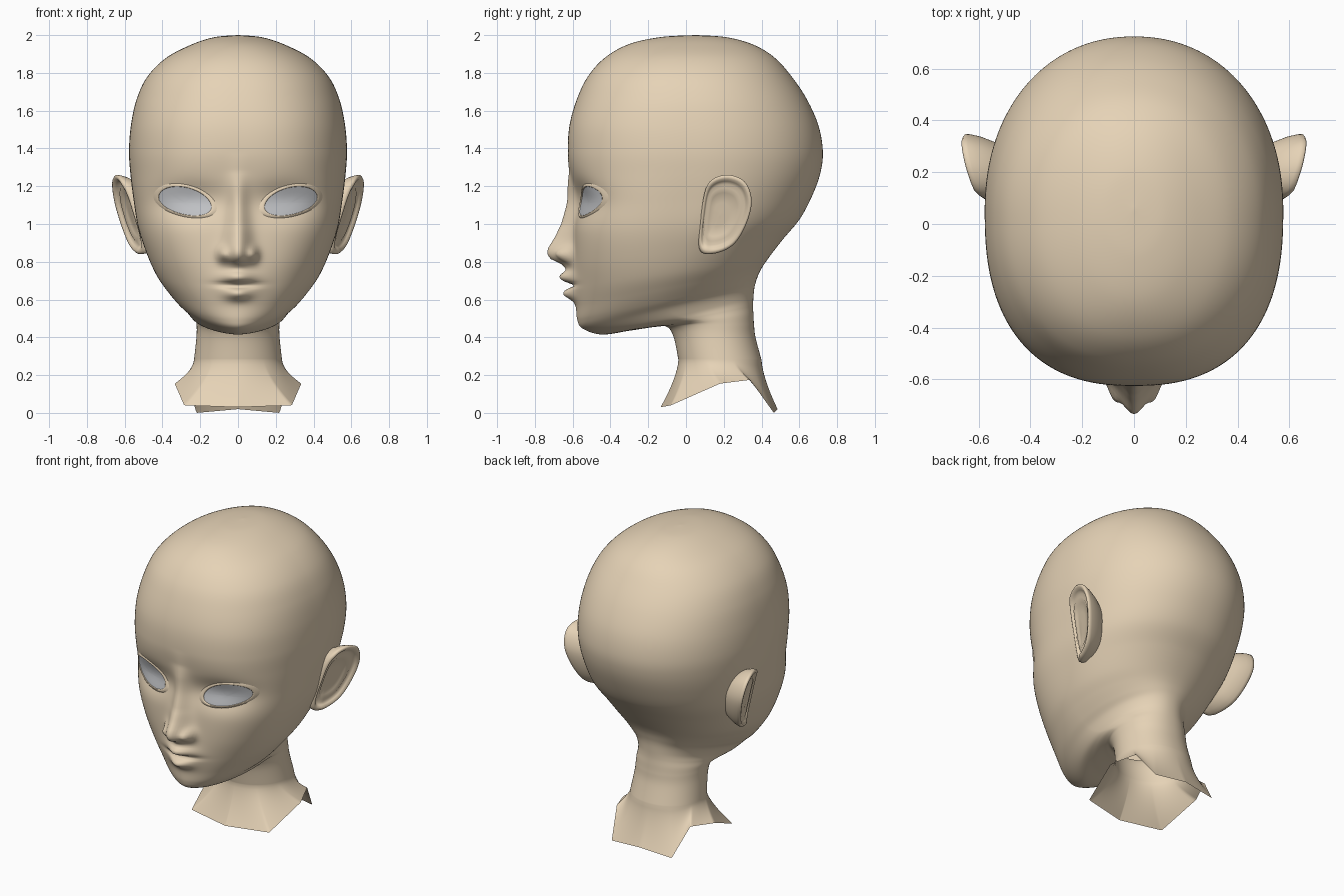
import bpy, bmesh
from math import sin, cos, pi, exp
from mathutils import Vector
from mathutils.bvhtree import BVHTree

if "Cube" in bpy.data.objects:
    bpy.data.objects.remove(bpy.data.objects["Cube"], do_unlink=True)


def material(name, rgb):
    m = bpy.data.materials.new(name)
    m.use_nodes = True
    colour = (*rgb, 1)
    m.diffuse_color = colour
    node = next(n for n in m.node_tree.nodes if n.type == "BSDF_PRINCIPLED")
    node.inputs["Base Color"].default_value = colour
    node.inputs["Roughness"].default_value = 0.7
    return m


skin = material("warm tan skin", (0.79, 0.65, 0.47))
grey = material("grey eye", (0.55, 0.56, 0.58))


def catmull(a, b, c, d, t):
    """Smooth interpolation between tuples b and c."""
    return [0.5 * (2 * q + (r - p) * t + (2 * p - 5 * q + 4 * r - s) * t * t
                   + (3 * q - p - 3 * r + s) * t ** 3)
            for p, q, r, s in zip(a, b, c, d)]


def resample(points, steps, closed=False):
    n = len(points)
    get = (lambda i: points[i % n]) if closed else (lambda i: points[max(0, min(n - 1, i))])
    spans = n if closed else n - 1
    out = [catmull(*(get(i + k) for k in (-1, 0, 1, 2)), j / steps)
           for i in range(spans) for j in range(steps)]
    return out if closed else out + [list(points[-1])]


def loft(name, rows, mat, cap_first=False, cap_last=False, mirrored=False):
    """Skin a list of closed rings with quads."""
    bm = bmesh.new()
    rings = [[bm.verts.new(p) for p in row] for row in rows]
    n = len(rings[0])
    for a, b in zip(rings, rings[1:]):
        for i in range(n):
            j = (i + 1) % n
            bm.faces.new((a[i], a[j], b[j], b[i]))
    if cap_first:
        bm.faces.new(rings[0])
    if cap_last:
        bm.faces.new(rings[-1])
    bmesh.ops.recalc_face_normals(bm, faces=bm.faces)
    mesh = bpy.data.meshes.new(name)
    bm.to_mesh(mesh)
    bm.free()
    mesh.materials.append(mat)
    mesh.shade_smooth()
    obj = bpy.data.objects.new(name, mesh)
    bpy.context.collection.objects.link(obj)
    if mirrored:
        obj.modifiers.new("Mirror", "MIRROR")
    return obj


# Head and neck rings: front y, front z, back y, back z, half width, front squareness
RINGS = [
    (.05, 2, .06, 2, .003, 2), (-.13, 1.99, .22, 1.988, .125, 2),
    (-.3, 1.953, .36, 1.948, .245, 2.1), (-.43, 1.88, .47, 1.88, .38, 2.2),
    (-.52, 1.78, .56, 1.78, .48, 2.25), (-.578, 1.66, .64, 1.66, .537, 2.3),
    (-.617, 1.52, .7, 1.525, .567, 2.4), (-.625, 1.38, .724, 1.395, .577, 2.45),
    (-.609, 1.25, .715, 1.285, .57, 2.55), (-.593, 1.11, .675, 1.165, .554, 2.7),
    (-.592, .95, .605, 1.03, .53, 2.65), (-.593, .8, .51, .915, .487, 2.4),
    (-.585, .67, .43, .81, .435, 2.15), (-.58, .57, .392, .75, .38, 1.95),
    (-.575, .49, .372, .7, .325, 1.8), (-.545, .445, .362, .66, .28, 1.7),
    (-.445, .415, .357, .61, .248, 1.65), (-.3, .435, .355, .565, .233, 1.75),
    (-.165, .455, .357, .52, .224, 1.85), (-.1, .455, .36, .47, .219, 2),
    (-.065, .4, .368, .4, .22, 2), (-.04, .28, .4, .28, .233, 2),
]
# Cut edge of the neck, from front centre round to back centre
HEM = [(0, -.135, .03), (.285, -.08, .04), (.335, .18, .155),
       (.27, .34, .175), (.22, .465, 0), (0, .485, .02)]
# Nose ridge: height and projection
RIDGE = [(1.38, 0), (1.28, .006), (1.2, .028), (1.1, .048), (1, .07), (.93, .102),
         (.87, .138), (.84, .14), (.815, .12), (.79, .06), (.755, .008), (.73, 0)]
EYE_X, EYE_Z, EYE_W = .28, 1.114, .14


def bump(x, z, cx, cz, sx, sz):
    return exp(-((x - cx) / sx) ** 2 - ((z - cz) / sz) ** 2)


def ridge(z):
    for (z1, d1), (z2, d2) in zip(RIDGE, RIDGE[1:]):
        if z2 <= z <= z1:
            return d1 + (d2 - d1) * (z1 - z) / (z1 - z2)
    return 0


def relief(x, z):
    """Forward displacement of the face: nose, lips, eye sockets."""
    x = abs(x)
    spread = .05 + .02 * max(0, min(1, (1.1 - z) / .25))
    d = ridge(z) * exp(-(x / spread) ** 2)
    d += .05 * bump(x, z, .08, .84, .028, .036)
    d += .037 * bump(x, z, 0, .69, .12, .085)
    d += .05 * bump(x, z, 0, .722, .075, .031)
    d += .045 * bump(x, z, 0, .628, .065, .031)
    d -= .04 * bump(x, z, 0, .674 + x * .05, .095, .014)
    d -= .052 * bump(x, z, .26, 1.125, .19, .095)
    return d


HALF = 96


def head_ring(ring):
    yf, zf, yb, zb, w, p = ring
    pts = []
    for i in range(-HALF, HALF):
        u = i / HALF
        th = pi * abs(u) ** 1.3
        c, s = cos(th), max(0, sin(th))
        k = 2 / (p if c > 0 else 2.13)
        along = .5 - .5 * (1 if c > 0 else -1) * abs(c) ** k
        x = w * s ** k * (1 if u > 0 else -1)
        y, z = yf + (yb - yf) * along, zf + (zb - zf) * along
        if y < -.1 and z > .5:
            y -= relief(x, z) * min(1, (-.1 - y) / .2)
        pts.append((x, y, z))
    return pts


rows = [head_ring(r) for r in resample(RINGS, 10)]
neck = rows[-1]


def hem_point(i):
    u = abs(i / HALF) ** 1.3 * (len(HEM) - 1)
    k = min(int(u), len(HEM) - 2)
    p = Vector(HEM[k]).lerp(Vector(HEM[k + 1]), u - k)
    p.x *= 1 if i > 0 else -1
    return p


hem = [hem_point(i) for i in range(-HALF, HALF)]
STEPS = 10
for k in range(1, STEPS + 1):
    t = k / STEPS
    f = t ** 1.5
    rows.append([(a[0] + (b.x - a[0]) * f, a[1] + (b.y - a[1]) * f, a[2] + (b.z - a[2]) * t)
                 for a, b in zip(neck, hem)])
head = loft("head_and_neck", rows, skin, cap_first=True)

# Eyes and eyelids follow the face surface
tree = BVHTree.FromPolygons([v.co for v in head.data.vertices],
                            [tuple(p.vertices) for p in head.data.polygons])


def eye_ring(scale, forward):
    pts = []
    for i in range(48):
        t = 2 * pi * i / 48
        u, v = cos(t), sin(t)
        x = EYE_X + EYE_W * u * scale
        z = EYE_Z + (.026 * u + v * (.08 if v > 0 else .064)) * scale
        hit = tree.ray_cast(Vector((x, -2, z)), Vector((0, 1, 0)))[0]
        pts.append((x, (hit.y if hit else -.5) - forward, z))
    return pts


loft("eyes", [eye_ring(s, .004 + .008 * (1 - s * s)) for s in (1, .85, .65, .45, .25, .05)],
     grey, cap_last=True, mirrored=True)
LID = [(1.25, -.004), (1.16, .003), (1.08, .008), (1.03, .01), (1, .008), (.99, -.002)]
loft("eyelids", [eye_ring(s, f) for s, f in LID], skin, mirrored=True)

# Ears: outline in y and z, lofted from the head out to the rim and into the bowl
OUTLINE = [(.21, 1.26), (.31, 1.225), (.348, 1.12), (.315, .99), (.245, .885),
           (.14, .842), (.07, .87), (.08, 1.05), (.115, 1.21)]
outline = resample(OUTLINE, 6, closed=True)
EAR = [(.55, -.16), (.82, -.095), (.94, -.05), (.99, -.018), (1, 0), (.96, .008), (.9, .008),
       (.84, -.004), (.77, -.018), (.67, -.01), (.55, -.024), (.3, -.026), (.05, -.024)]


def ear_ring(scale, out):
    pts = []
    for y, z in outline:
        y, z = .18 + (y - .18) * scale, 1.05 + (z - 1.05) * scale
        x = .575 + .28 * (y - .1) + .22 * (z - 1.1) + out
        pts.append((x - .4 * max(0, .13 - y), y, z))
    return pts


loft("ears", [ear_ring(s, o) for s, o in EAR], skin, cap_last=True, mirrored=True)
